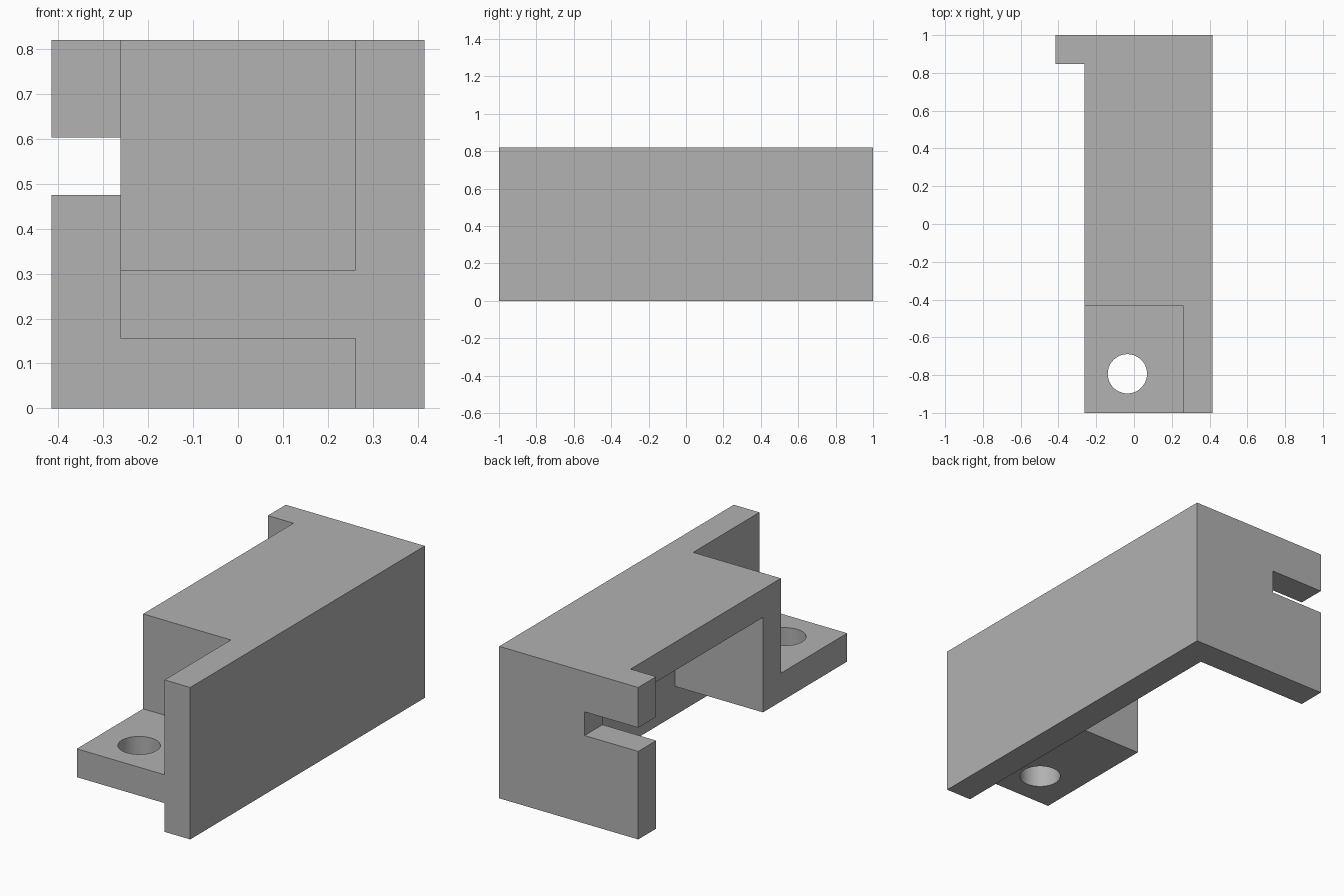
import bpy, bmesh
from mathutils import Vector

if "Cube" in bpy.data.objects:
    bpy.data.objects.remove(bpy.data.objects["Cube"])

HALF_X, WALL, HEIGHT = 0.415, 0.153, 0.82
INNER = HALF_X - WALL            # inner face of the side wall
BACK = 1 - WALL                  # inner face of the back wall

grey = bpy.data.materials.new("plain grey")
grey.use_nodes = True
grey.diffuse_color = (0.445, 0.445, 0.445, 1)
grey.node_tree.nodes["Principled BSDF"].inputs["Base Color"].default_value = grey.diffuse_color


def prism(name, points, direction):
    """Extrude a closed outline of 3D points along a direction."""
    bm = bmesh.new()
    face = bm.faces.new([bm.verts.new(p) for p in points])
    ext = bmesh.ops.extrude_face_region(bm, geom=[face])["geom"]
    moved = [v for v in ext if isinstance(v, bmesh.types.BMVert)]
    bmesh.ops.translate(bm, verts=moved, vec=Vector(direction))
    bmesh.ops.recalc_face_normals(bm, faces=bm.faces)
    mesh = bpy.data.meshes.new(name)
    bm.to_mesh(mesh)
    bm.free()
    obj = bpy.data.objects.new(name, mesh)
    bpy.context.collection.objects.link(obj)
    mesh.materials.append(grey)
    return obj


def combine(target, tool, operation):
    """Apply a boolean and discard the tool object."""
    mod = target.modifiers.new(operation.lower(), "BOOLEAN")
    mod.object, mod.operation, mod.solver = tool, operation, "EXACT"
    bpy.context.view_layer.objects.active = target
    bpy.ops.object.modifier_apply(modifier=mod.name)
    bpy.data.objects.remove(tool)


# Side wall and back wall as one L-shaped plan
plan = [(INNER, -1), (HALF_X, -1), (HALF_X, 1), (-HALF_X, 1), (-HALF_X, BACK), (INNER, BACK)]
bracket = prism("mounting_bracket", [(x, y, 0) for x, y in plan], (0, 0, HEIGHT))

# Slot through the free end of the back wall
slot = [(-0.095, 0.475), (-0.6, 0.475), (-0.6, 0.603), (-0.095, 0.603)]
combine(bracket, prism("slot_cutter", [(x, BACK - 0.1, z) for x, z in slot], (0, 0.5, 0)), "DIFFERENCE")

# Stepped strip: foot, riser and top slab
low, front = 0.155, -0.435
step = [(-1, low), (front + WALL, low), (front + WALL, HEIGHT - WALL), (BACK + 0.05, HEIGHT - WALL),
        (BACK + 0.05, HEIGHT), (front, HEIGHT), (front, low + WALL), (-1, low + WALL)]
strip = prism("stepped_strip", [(-INNER, y, z) for y, z in step], (2 * INNER + 0.05, 0, 0))

# Round bolt hole in the foot
bpy.ops.mesh.primitive_cylinder_add(vertices=48, radius=0.104, depth=0.4, location=(-0.035, -0.793, 0.23))
hole = bpy.context.object
hole.data.materials.append(grey)
combine(strip, hole, "DIFFERENCE")
combine(bracket, strip, "UNION")

# Smooth hole wall, sharp edges elsewhere
bpy.ops.object.select_all(action="DESELECT")
bracket.select_set(True)
bpy.context.view_layer.objects.active = bracket
bpy.ops.object.shade_smooth_by_angle()
